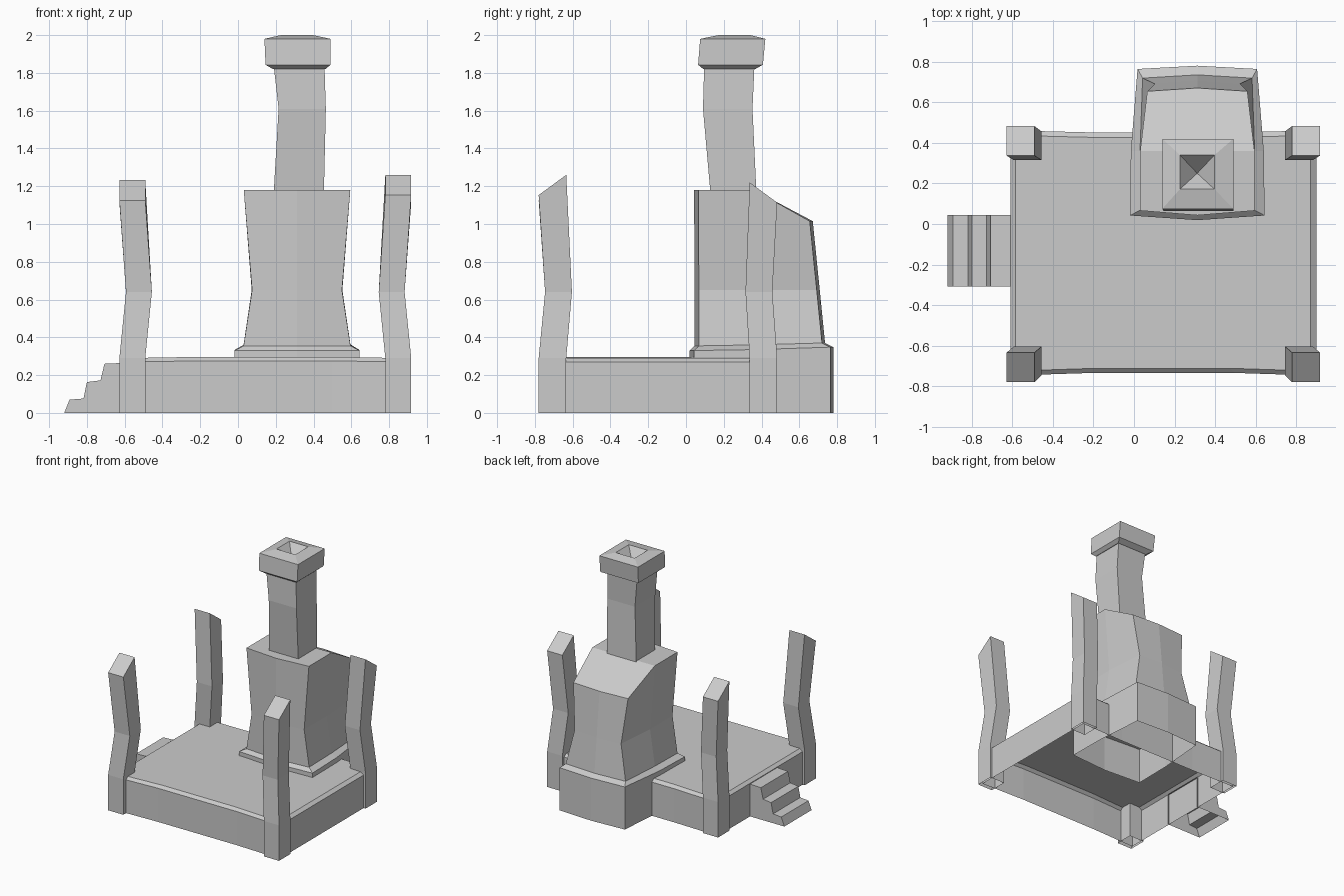
import bpy, bmesh

if "Cube" in bpy.data.objects:
    bpy.data.objects.remove(bpy.data.objects["Cube"])


def loft(name, rings, cap_top=True, apex=None):
    """Skin equal-length rings bottom to top; bottom stays open."""
    bm = bmesh.new()
    vs = [[bm.verts.new(p) for p in r] for r in rings]
    n = len(rings[0])
    for a, b in zip(vs, vs[1:]):
        for i in range(n):
            j = (i + 1) % n
            bm.faces.new((a[i], a[j], b[j], b[i]))
    if apex:
        tip = bm.verts.new(apex)
        for i in range(n):
            bm.faces.new((vs[-1][i], vs[-1][(i + 1) % n], tip))
    elif cap_top:
        bm.faces.new(vs[-1])
    me = bpy.data.meshes.new(name)
    bm.to_mesh(me)
    bm.free()
    ob = bpy.data.objects.new(name, me)
    bpy.context.collection.objects.link(ob)
    return ob


def rect(x0, x1, y0, y1, z0, z1=None):
    """Counter-clockwise rectangle; z0 at the front, z1 at the back."""
    z1 = z0 if z1 is None else z1
    return [(x0, y0, z0), (x1, y0, z0), (x1, y1, z1), (x0, y1, z1)]


def hearth_ring(front, side, back, yf, ys, yb, bow, zf, zs, zb, cx=0.3125):
    """Eight-point outline with half widths front/side/back and bowed ends."""
    return [(cx - front, yf, zf), (cx, yf - bow, zf), (cx + front, yf, zf),
            (cx + side, ys, zs), (cx + back, yb, zb), (cx, yb + bow * 0.7, zb),
            (cx - back, yb, zb), (cx - side, ys, zs)]


def deck_ring(x0, x1, y0, y1, ze, zm):
    """Platform outline whose front and back edges sag slightly inwards."""
    a, b = x0 + 0.4, x1 - 0.4
    return [(x0, y0, ze), (a, y0 + 0.013, zm), (b, y0 + 0.013, zm), (x1, y0, ze),
            (x1, y1, ze), (b, y1 - 0.01, zm), (a, y1 - 0.01, zm), (x0, y1, ze)]


# Platform with a chamfered top, hollow underneath
loft("platform", [deck_ring(-0.61, 0.9, -0.748, 0.462, 0, 0),
                  deck_ring(-0.61, 0.9, -0.748, 0.462, 0.27, 0.275),
                  deck_ring(-0.585, 0.872, -0.725, 0.437, 0.29, 0.297)])

# Four bent corner posts with slanted tops
for side, xo, dx in (("left", -0.628, 0.035), ("right", 0.78, -0.035)):
    for end, yo, dy in (("front", -0.78, 0.034), ("back", 0.337, -0.022)):
        hi = 1.22 if end == "back" else (1.232 if side == "left" else 1.26)
        lo = hi - 0.107
        zs = (lo, hi) if end == "front" else (hi, lo)
        x1, y1 = xo + 0.137, yo + 0.146
        loft(f"{end}_{side}_post",
             [rect(xo, x1, yo, y1, 0), rect(xo, x1, yo, y1, 0.29),
              rect(xo + dx, x1 + dx, yo + dy, y1 + dy - 0.004, 0.64),
              rect(xo, x1, yo, y1, *zs)])

# Hearth footing, running down to the ground behind the platform
loft("hearth_footing", [
    hearth_ring(0.332, 0.328, 0.295, 0.042, 0.36, 0.765, 0.023, 0, 0, 0),
    hearth_ring(0.332, 0.328, 0.295, 0.042, 0.36, 0.765, 0.023, 0.33, 0.335, 0.348),
    hearth_ring(0.283, 0.283, 0.27, 0.068, 0.36, 0.72, 0.023, 0.355, 0.36, 0.37)],
    cap_top=False)

# Waisted hearth body; sloped roof is added as two bands
body = [
    hearth_ring(0.283, 0.283, 0.27, 0.068, 0.36, 0.72, 0.023, 0.355, 0.36, 0.37),
    hearth_ring(0.238, 0.24, 0.21, 0.068, 0.36, 0.692, 0.023, 0.65, 0.65, 0.65),
    hearth_ring(0.282, 0.282, 0.247, 0.066, 0.36, 0.655, 0.023, 1.18, 1.18, 1.015)]
hearth = loft("hearth_body", body, cap_top=False)
bm = bmesh.new()
bm.from_mesh(hearth.data)
bm.verts.ensure_lookup_table()
top = bm.verts[16:24]
bm.faces.new([top[i] for i in (0, 1, 2, 3, 7)])
bm.faces.new([top[i] for i in (7, 3, 4, 5, 6)])
bm.to_mesh(hearth.data)
bm.free()

# Crooked chimney shaft
loft("chimney_shaft", [rect(0.19, 0.455, 0.13, 0.375, 1.12),
                       rect(0.19, 0.455, 0.128, 0.372, 1.18),
                       rect(0.215, 0.465, 0.09, 0.352, 1.61),
                       rect(0.19, 0.458, 0.096, 0.362, 1.83)], cap_top=False)

# Chimney cap with a pyramidal flue
loft("chimney_cap", [rect(0.2, 0.45, 0.1, 0.355, 1.82),
                     rect(0.185, 0.463, 0.092, 0.366, 1.82),
                     rect(0.146, 0.49, 0.064, 0.407, 1.843),
                     rect(0.14, 0.49, 0.075, 0.42, 1.98),
                     rect(0.227, 0.397, 0.172, 0.34, 2.0)],
     apex=(0.312, 0.25, 1.9))

# Entry steps: slanted-riser profile extruded across y, open underneath
steps = [(-0.92, 0), (-0.892, 0.07), (-0.818, 0.076), (-0.8, 0.163),
         (-0.728, 0.172), (-0.707, 0.26), (-0.6, 0.265)]
bm = bmesh.new()
near = [bm.verts.new((x, -0.308, z)) for x, z in steps + [(-0.6, 0)]]
far = [bm.verts.new((x, 0.044, z)) for x, z in steps + [(-0.6, 0)]]
for i in range(len(steps) - 1):
    bm.faces.new((near[i], near[i + 1], far[i + 1], far[i]))
bm.faces.new(near[::-1])
bm.faces.new(far)
bmesh.ops.recalc_face_normals(bm, faces=bm.faces)
me = bpy.data.meshes.new("entry_steps")
bm.to_mesh(me)
bm.free()
bpy.context.collection.objects.link(bpy.data.objects.new("entry_steps", me))
